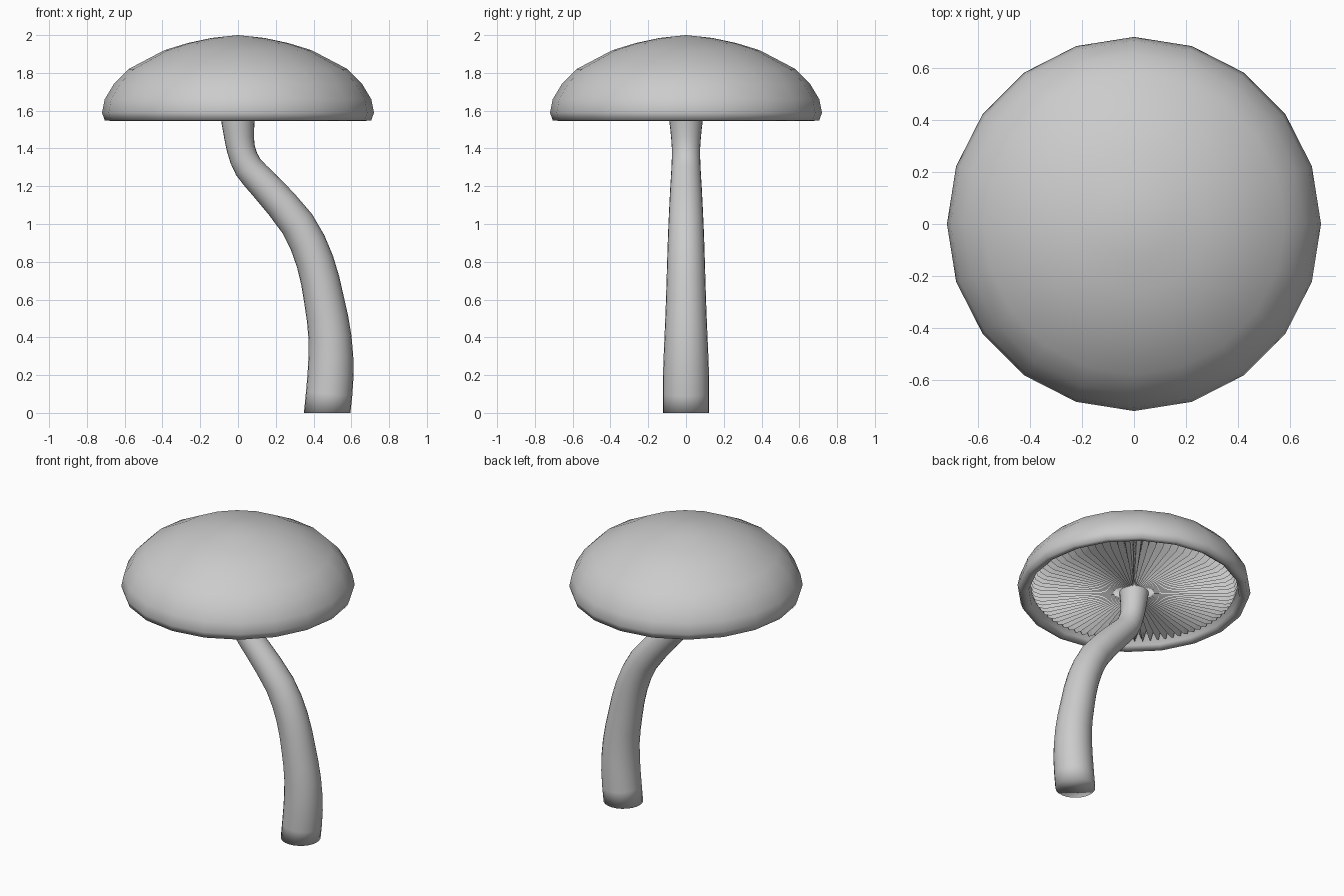
import bpy, bmesh
from math import cos, sin, pi
from mathutils import Vector

if "Cube" in bpy.data.objects:
    bpy.data.objects.remove(bpy.data.objects["Cube"])


def finish(name, bm):
    bmesh.ops.recalc_face_normals(bm, faces=bm.faces)
    mesh = bpy.data.meshes.new(name)
    bm.to_mesh(mesh)
    bm.free()
    obj = bpy.data.objects.new(name, mesh)
    bpy.context.collection.objects.link(obj)
    for p in mesh.polygons:
        p.use_smooth = True
    return obj


def skin(bm, rings):
    for a, b in zip(rings, rings[1:]):
        n = len(a)
        for i in range(n):
            j = (i + 1) % n
            bm.faces.new((a[i], a[j], b[j], b[i]))


# Cap: 20-sided lathe, outer dome, rounded lip and hollow underside
SIDES = 20
profile = [(0.14, 1.985), (0.27, 1.957), (0.39, 1.92), (0.58, 1.82),
           (0.655, 1.745), (0.706, 1.66), (0.72, 1.59), (0.706, 1.549),
           (0.675, 1.546), (0.65, 1.562), (0.64, 1.64), (0.5, 1.655), (0.06, 1.66)]
bm = bmesh.new()
rings = [[bm.verts.new((r * cos(2 * pi * i / SIDES), r * sin(2 * pi * i / SIDES), z))
          for i in range(SIDES)] for r, z in profile]
skin(bm, rings)
for ring, z in ((rings[0], 2.0), (rings[-1], 1.66)):
    tip = bm.verts.new((0, 0, z))
    for i in range(SIDES):
        bm.faces.new((ring[i], ring[(i + 1) % SIDES], tip))
cap = finish("cap", bm)

# Gills: pleated fan alternating between ridges and valleys
FOLDS = 80
ridge = [(0.06, 1.56), (0.25, 1.56), (0.45, 1.556), (0.58, 1.556), (0.622, 1.575), (0.642, 1.625)]
valley = [(0.06, 1.60), (0.25, 1.625), (0.45, 1.64), (0.55, 1.64), (0.60, 1.64), (0.635, 1.64)]
bm = bmesh.new()
rings = []
for k in range(len(ridge)):
    ring = []
    for i in range(FOLDS * 2):
        r, z = (ridge, valley)[i % 2][k]
        a = pi * i / FOLDS
        ring.append(bm.verts.new((r * cos(a), r * sin(a), z)))
    rings.append(ring)
skin(bm, rings)
gills = finish("gills", bm)
for p in gills.data.polygons:
    p.use_smooth = False

# Stem: bent tapering tube; each entry is x, z, radius
path = [(0.472, 0, 0.123), (0.49, 0.2, 0.122), (0.487, 0.4, 0.114),
        (0.455, 0.6, 0.106), (0.408, 0.8, 0.100), (0.315, 1.0, 0.093),
        (0.145, 1.2, 0.083), (0.055, 1.3, 0.077), (0.015, 1.4, 0.075),
        (0.003, 1.5, 0.083), (0, 1.56, 0.09), (0, 1.66, 0.095)]
pts = [Vector(p) for p in path]
pts = [pts[0] * 2 - pts[1]] + pts + [pts[-1] * 2 - pts[-2]]
samples = []
for a, b, c, d in zip(pts, pts[1:], pts[2:], pts[3:]):
    for t in (0, 0.5):
        samples.append(0.5 * (2 * b + (c - a) * t + (2 * a - 5 * b + 4 * c - d) * t * t
                              + (3 * b - a - 3 * c + d) * t ** 3))
samples.append(pts[-2])
N = 24
bm = bmesh.new()
rings = []
for k, (x, z, r) in enumerate(samples):
    p, q = samples[max(k - 1, 0)], samples[min(k + 1, len(samples) - 1)]
    tan = Vector((q[0] - p[0], 0, q[1] - p[1])).normalized()
    if k in (0, len(samples) - 1):
        tan = Vector((0, 0, 1))
    side = Vector((tan.z, 0, -tan.x))
    rings.append([bm.verts.new(Vector((x, 0, z)) + side * r * cos(2 * pi * i / N)
                               + Vector((0, r * sin(2 * pi * i / N), 0))) for i in range(N)])
skin(bm, rings)
bm.faces.new(rings[0])
bm.faces.new(rings[-1])
stem = finish("stem", bm)
